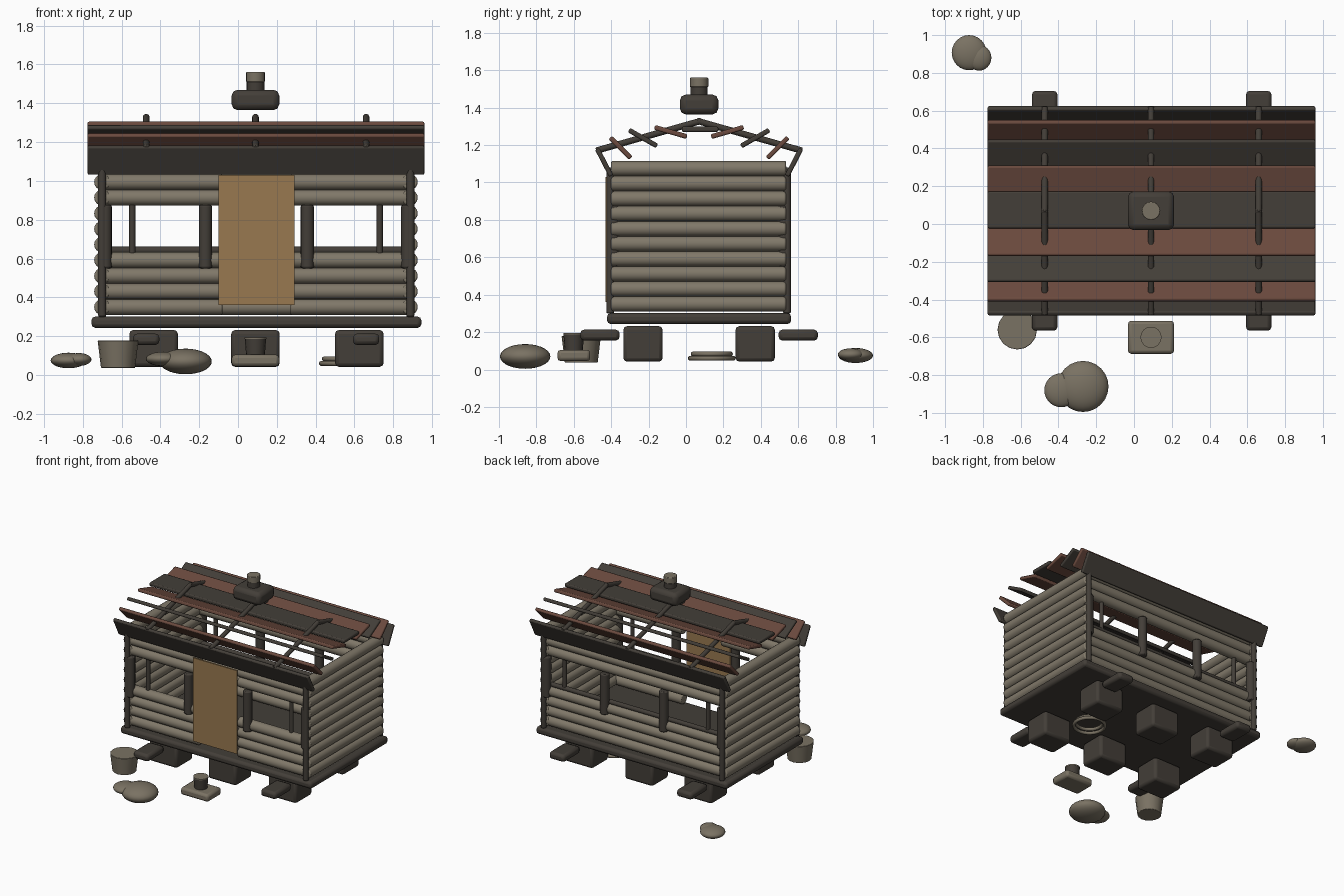
import bpy, math
from mathutils import Vector

old = bpy.data.objects.get("Cube")
if old:
    bpy.data.objects.remove(old, do_unlink=True)


def material(name, srgb):
    col = [(c / 255 / 12.92 if c < 11 else ((c / 255 + 0.055) / 1.055) ** 2.4) for c in srgb] + [1]
    m = bpy.data.materials.new(name)
    m.use_nodes = True
    m.diffuse_color = col
    bsdf = m.node_tree.nodes["Principled BSDF"]
    bsdf.inputs["Base Color"].default_value = col
    bsdf.inputs["Roughness"].default_value = 0.9
    return m


LOG = material("weathered log", (128, 120, 105))
DARK = material("dark timber", (67, 62, 56))
BROWN = material("red brown plank", (107, 74, 62))
TAN = material("tan door wood", (152, 121, 80))
STONE = material("grey stone", (122, 114, 99))


def finish(name, mat, bevel=0.0):
    ob = bpy.context.object
    ob.name = name
    ob.data.materials.append(mat)
    if bevel:
        mod = ob.modifiers.new("Rounded edges", "BEVEL")
        mod.width, mod.segments, mod.limit_method = bevel, 2, "ANGLE"
        mod.angle_limit = math.radians(50)
    bpy.ops.object.shade_smooth_by_angle(angle=math.radians(40))
    return ob


def box(name, centre, size, mat, bevel=0.015, tilt=0.0):
    bpy.ops.mesh.primitive_cube_add(size=1, location=centre)
    ob = bpy.context.object
    ob.scale = size
    bpy.ops.object.transform_apply(location=False, rotation=False, scale=True)
    ob.rotation_euler.x = tilt
    return finish(name, mat, bevel)


def rod(name, a, b, r, mat, bevel=0.008, r_end=None):
    a, b = Vector(a), Vector(b)
    bpy.ops.mesh.primitive_cone_add(vertices=16, radius1=r, radius2=r if r_end is None else r_end,
                                    depth=(b - a).length, location=(a + b) / 2)
    bpy.context.object.rotation_euler = (b - a).to_track_quat("Z", "Y").to_euler()
    return finish(name, mat, bevel)


def blob(name, centre, size, mat):
    bpy.ops.mesh.primitive_uv_sphere_add(segments=24, ring_count=14, location=centre)
    bpy.context.object.scale = size
    return finish(name, mat)


CX, CY = 0.09, 0.07           # cabin centre
FRONT, BACK = -0.362, 0.497   # wall centre lines
LEFT_END, RIGHT_END = -0.70, 0.885

# Floor slab and foundation
box("floor_slab", (0.095, CY, 0.272), (1.70, 0.985, 0.058), DARK, 0.02)
for x in (-0.435, CX, 0.625):
    for y in (-0.23, 0.37):
        box("foundation_block", (x, y, 0.137), (0.25, 0.21, 0.19), DARK, 0.02)
for x in (-0.473, 0.66):
    for y in (-0.46, 0.60):
        box("support_beam", (x, y, 0.184), (0.135, 0.21, 0.058), DARK, 0.02)

# Log walls, with the openings left out of the long walls
for i in range(10):
    z = 0.35 + 0.0805 * i
    for x in (LEFT_END, RIGHT_END):
        rod("side_wall_log", (x, -0.40, z), (x, 0.535, z), 0.041, LOG)
    if not 4 <= i <= 6:
        rod("back_wall_log", (LEFT_END, BACK, z), (RIGHT_END, BACK, z), 0.041, LOG)
        rod("front_wall_log", (LEFT_END, FRONT, z), (-0.08, FRONT, z), 0.041, LOG)
        rod("front_wall_log", (0.27, FRONT, z), (RIGHT_END, FRONT, z), 0.041, LOG)

# Corner posts, window posts and sills, on both long walls
for wall, out in ((FRONT, -1), (BACK, 1)):
    y = wall + out * 0.043
    for x in (LEFT_END, 0.888):
        rod("corner_post", (x, y, 0.30), (x, y, 1.08), 0.021, DARK)
    for x in (-0.685, 0.875):
        rod("outer_window_post", (x, wall + out * 0.025, 0.55), (x, wall + out * 0.025, 0.875), 0.035, DARK)
    for x in (-0.168, 0.357):
        rod("inner_window_post", (x, wall + out * 0.025, 0.55), (x, wall + out * 0.025, 0.875), 0.034, DARK)
    for x in (-0.545, 0.73):
        rod("window_bar", (x, wall, 0.62), (x, wall, 0.885), 0.016, DARK, 0.004)
rod("back_window_sill", (LEFT_END, BACK, 0.643), (RIGHT_END, BACK, 0.643), 0.018, DARK, 0.004)

# Door
box("door", (0.095, -0.424, 0.695), (0.39, 0.012, 0.67), TAN, 0.0)

# Roof planks, tilted against the slope: outer edge then inner edge in the cross-section
planks = [((-0.475, 1.18), (-0.40, 1.035), DARK), ((-0.405, 1.24), (-0.295, 1.13), BROWN),
          ((-0.305, 1.28), (-0.155, 1.195), DARK), ((-0.168, 1.295), (0.005, 1.245), BROWN)]
for (y0, z0), (y1, z1), mat in planks:
    for side in (1, -1):
        a = Vector(((y0 - CY) * side, z0))
        b = Vector(((y1 - CY) * side, z1))
        d = b - a
        mid = (a + b) / 2
        box("roof_plank", (0.0925, mid.x + CY, mid.y), (1.735, d.length, 0.026), mat, 0.008,
            math.atan2(d.y, d.x))
box("ridge_plank", (0.0925, CY + 0.005, 1.285), (1.735, 0.195, 0.028), DARK, 0.008)

# Rafters
for x in (-0.473, CX, 0.66):
    for side in (1, -1):
        rod("rafter", (x, CY - side * 0.55, 1.17), (x, CY + side * 0.012, 1.33), 0.017, DARK, 0.005)

# Chimney
box("chimney_base", (CX, CY, 1.417), (0.245, 0.205, 0.105), DARK, 0.03)
rod("chimney_pipe", (CX, CY, 1.45), (CX, CY, 1.515), 0.046, DARK, 0)
rod("chimney_top", (CX, CY, 1.51), (CX, CY, 1.56), 0.049, STONE, 0.004)

# Front doorstep with its small post
box("doorstep", (CX, -0.60, 0.075), (0.245, 0.175, 0.06), STONE, 0.018)
rod("doorstep_post", (CX, -0.60, 0.10), (CX, -0.60, 0.188), 0.048, DARK, 0, 0.055)
rod("doorstep_post_cap", (CX, -0.60, 0.186), (CX, -0.60, 0.194), 0.056, STONE, 0)

# Bucket
rod("bucket", (-0.618, -0.56, 0.037), (-0.618, -0.56, 0.178), 0.088, STONE, 0.003, 0.105)

# Stones
blob("large_stone", (-0.27, -0.86, 0.07), (0.135, 0.135, 0.066), STONE)
blob("large_stone_lobe", (-0.385, -0.88, 0.083), (0.09, 0.09, 0.037), STONE)
blob("small_stone", (-0.873, 0.907, 0.075), (0.092, 0.093, 0.04), STONE)
blob("small_stone_lobe", (-0.82, 0.88, 0.08), (0.065, 0.068, 0.033), STONE)

# Coiled rings under the floor
for r, z in ((0.115, 0.06), (0.10, 0.083)):
    bpy.ops.mesh.primitive_torus_add(major_radius=r, minor_radius=0.013, major_segments=32,
                                     minor_segments=10, location=(0.545, 0.138, z))
    finish("coiled_ring", STONE)
